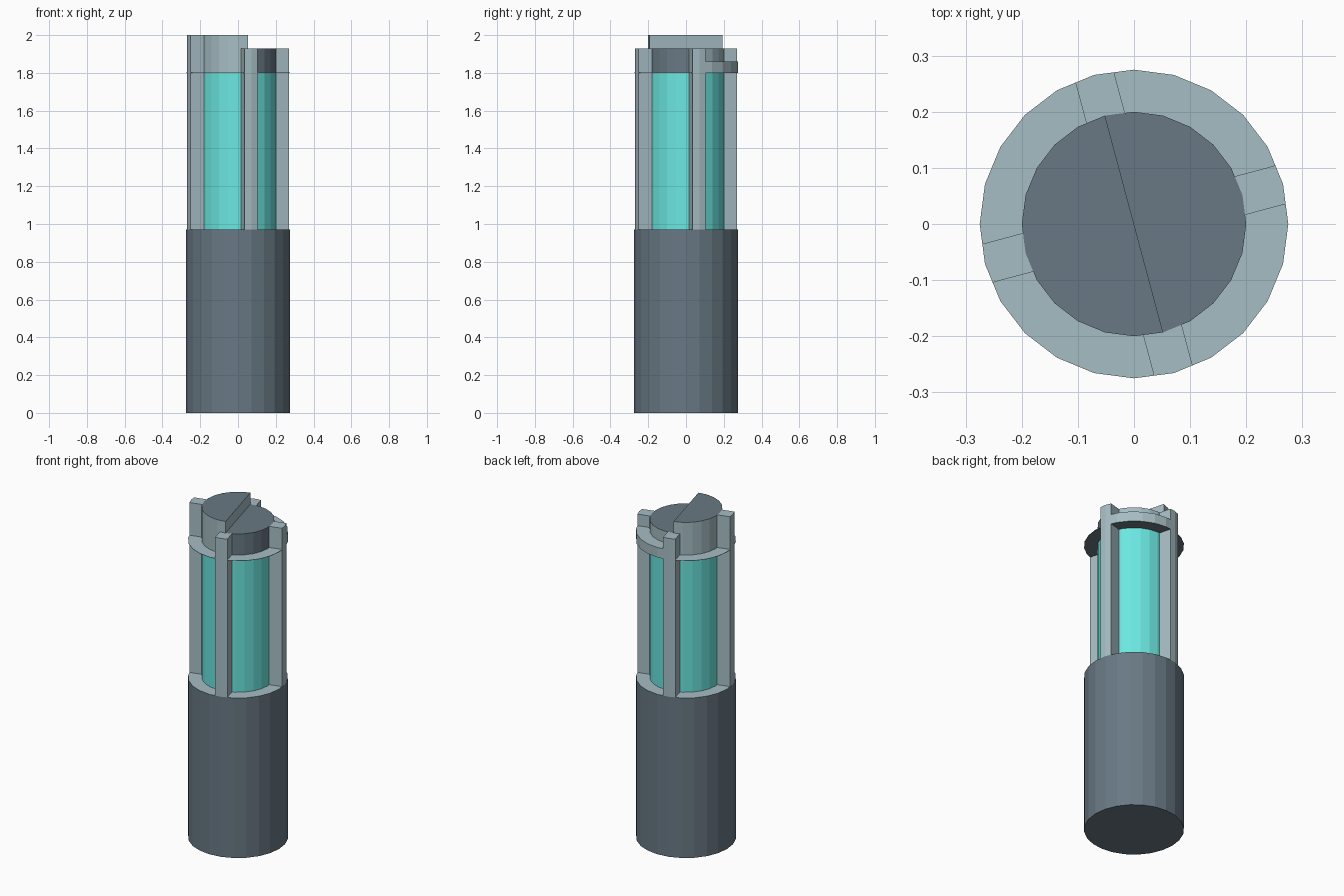
import bpy, math

if "Cube" in bpy.data.objects:
    bpy.data.objects.remove(bpy.data.objects["Cube"])

R, RC = 0.275, 0.2                       # outer and core radius (24 sides)
Z_BASE, Z_CORE, Z_RIM, Z_LOW, Z_TOP = 0.97, 1.8, 1.86, 1.93, 2.0
HALF = math.radians(7.5)
STRUTS = {15: Z_LOW, 105: Z_LOW, 195: Z_TOP, 285: Z_LOW}


def material(name, rgb):
    m = bpy.data.materials.new(name)
    m.diffuse_color = (*rgb, 1)
    m.use_nodes = True
    m.node_tree.nodes["Principled BSDF"].inputs["Base Color"].default_value = m.diffuse_color
    return m


DARK = material("dark_metal", (0.14, 0.19, 0.23))
LIGHT = material("light_metal", (0.38, 0.51, 0.55))
GLOW = material("glow", (0.15, 0.80, 0.75))


def arc(r, a0, a1):
    """Points on the 24-sided outline; half steps sit on edge midpoints."""
    steps = [a0] + [a for a in range(0, 720, 15) if a0 < a < a1] + [a1]
    pts = []
    for a in steps:
        k = r if a % 15 == 0 else r * math.cos(HALF)
        pts.append((k * math.cos(math.radians(a)), k * math.sin(math.radians(a))))
    return pts


def wall(pts, z0, z1):
    """Upright quads along an anticlockwise outline."""
    return [[(*p, z0), (*q, z0), (*q, z1), (*p, z1)] for p, q in zip(pts, pts[1:])]


def cap(pts, z, up=True):
    f = [(x, y, z) for x, y in pts]
    return [f if up else f[::-1]]


def ledge(a0, a1, z, up=True):
    o, i = arc(R, a0, a1), arc(RC, a0, a1)
    return [f for n in range(len(o) - 1)
            for f in cap([i[n], o[n], o[n + 1], i[n + 1]], z, up)]


def build(name, *groups):
    """Each group is (material, faces)."""
    verts, faces, mats = {}, [], []
    for n, (_, polys) in enumerate(groups):
        for poly in polys:
            faces.append([verts.setdefault(tuple(round(c, 5) for c in v), len(verts))
                          for v in poly])
            mats.append(n)
    me = bpy.data.meshes.new(name)
    me.from_pydata(list(verts), [], faces)
    for m, _ in groups:
        me.materials.append(m)
    me.polygons.foreach_set("material_index", mats)
    ob = bpy.data.objects.new(name, me)
    bpy.context.collection.objects.link(ob)
    return ob


# Handle base with light top ledge
ring = arc(R, 0, 360)
build("base", (DARK, wall(ring, 0, Z_BASE) + cap(ring[:-1], 0, False)),
      (LIGHT, ledge(0, 360, Z_BASE)))

# Glowing core
build("core", (GLOW, wall(arc(RC, 0, 360), Z_BASE, Z_CORE)))

# Stepped cap: low half on the right, high half on the left
high, low = arc(RC, 105, 285), arc(RC, 285, 465)
build("cap",
      (DARK, cap(high, Z_TOP) + cap(low, Z_LOW) + wall(arc(RC, 285, 375), Z_CORE, Z_LOW)),
      (LIGHT, wall(high, Z_CORE, Z_TOP) + wall(arc(RC, 15, 105), Z_CORE, Z_LOW)
       + wall([high[-1], high[0]], Z_LOW, Z_TOP)))

# Four upright struts; the left one is taller
w = R * math.cos(HALF) * math.sin(HALF)
ro, ri = R * math.cos(HALF) ** 2, RC - w * math.tan(HALF)
for i, (a, top) in enumerate(STRUTS.items()):
    c, s = math.cos(math.radians(a)), math.sin(math.radians(a))
    pts = [(x * c - y * s, x * s + y * c)
           for x, y in ((ri, -w), (ro, -w), (R, 0), (ro, w), (ri, w), (RC, 0))]
    build(f"strut_{i + 1}", (LIGHT, wall(pts + pts[:1], Z_BASE, top) + cap(pts, top)))

# Flange between the struts: thick in the back right quarter, thin plate elsewhere
for i, a in enumerate(STRUTS):
    a0, a1 = a + 7.5, a + 82.5
    top = Z_RIM if a == 15 else Z_CORE + 0.002
    build(f"flange_{i + 1}",
          (LIGHT, ledge(a0, a1, top) + wall(arc(R, a0, a1), Z_CORE, top)),
          (DARK, ledge(a0, a1, Z_CORE, False)))
